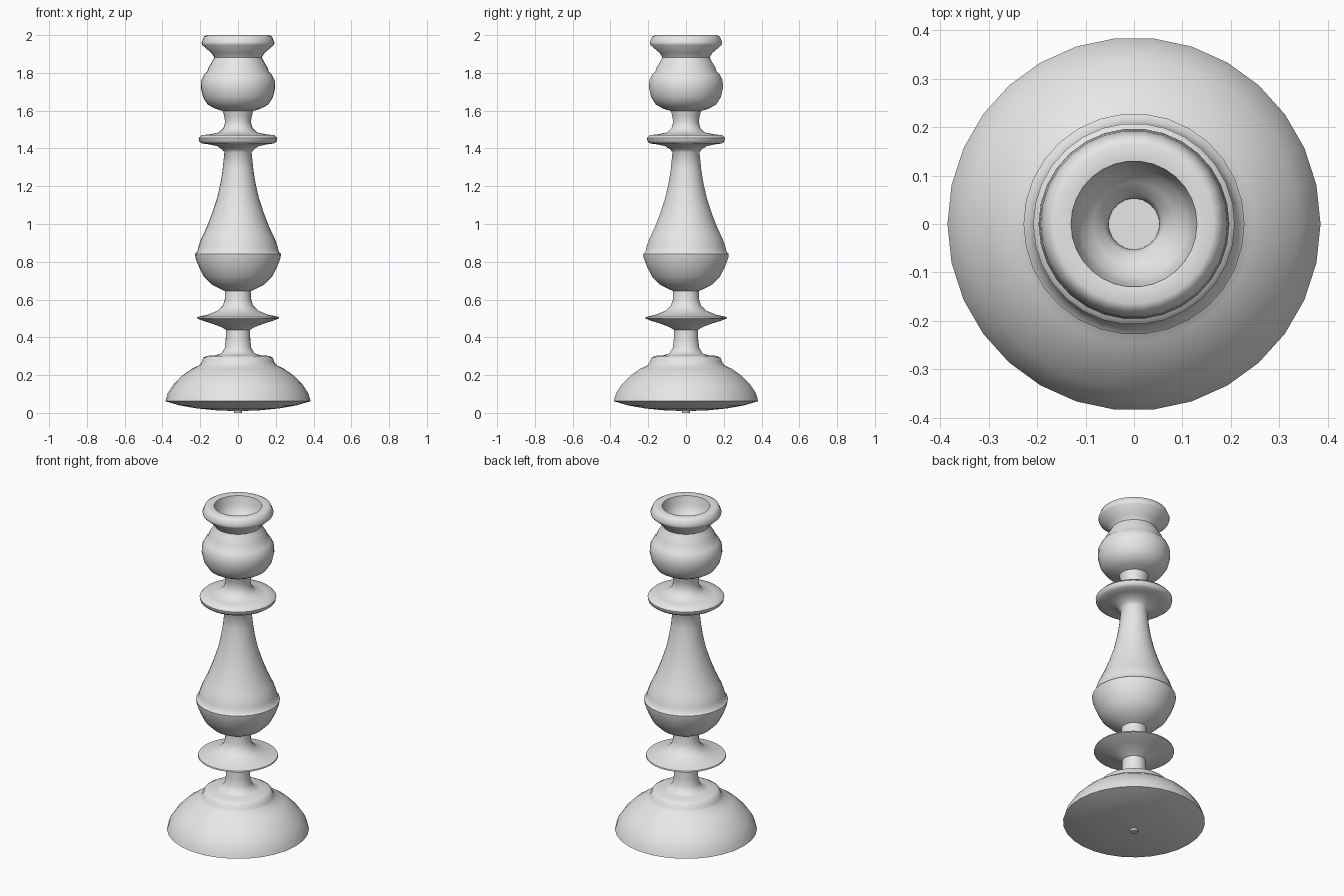
import bpy, bmesh, math

SIDES = 30

# Turned profile, (radius, height), from underside centre up and into the cup
base = [(0, 0.0), (0.02, 0.0), (0.022, 0.01), (0.12, 0.014), (0.22, 0.024), (0.31, 0.04),
        (0.385, 0.062), (0.372, 0.105), (0.342, 0.15), (0.295, 0.198), (0.245, 0.233),
        (0.205, 0.252), (0.192, 0.27), (0.184, 0.292), (0.165, 0.302), (0.12, 0.305),
        (0.088, 0.315), (0.07, 0.345), (0.065, 0.39), (0.064, 0.44)]
lower_disc = [(0.09, 0.455), (0.14, 0.474), (0.19, 0.489), (0.218, 0.501), (0.216, 0.508),
              (0.16, 0.52), (0.11, 0.54), (0.08, 0.568), (0.07, 0.6), (0.068, 0.645)]
vase = [(0.09, 0.654), (0.14, 0.68), (0.18, 0.72), (0.206, 0.77), (0.225, 0.82),
        (0.228, 0.842), (0.216, 0.852), (0.21, 0.88), (0.196, 0.92), (0.186, 0.94),
        (0.165, 0.985), (0.136, 1.06), (0.11, 1.14), (0.092, 1.22), (0.081, 1.29), (0.072, 1.38)]
upper_disc = [(0.085, 1.395), (0.11, 1.412), (0.15, 1.421), (0.19, 1.426), (0.205, 1.437),
              (0.208, 1.455), (0.194, 1.47), (0.15, 1.475), (0.1, 1.485), (0.077, 1.508),
              (0.068, 1.54), (0.073, 1.57), (0.08, 1.598)]
cup = [(0.12, 1.61), (0.16, 1.632), (0.185, 1.67), (0.197, 1.72), (0.195, 1.76), (0.18, 1.79),
       (0.163, 1.807), (0.156, 1.83), (0.14, 1.855), (0.126, 1.882), (0.14, 1.905),
       (0.19, 1.948), (0.193, 1.96), (0.18, 1.992), (0.165, 2.0)]
socket = [(0.13, 1.995), (0.122, 1.95), (0.11, 1.915), (0.085, 1.89), (0.062, 1.87),
          (0.053, 1.85), (0.052, 1.8), (0, 1.8)]

# Lathe the whole profile into one continuous turned body
bm = bmesh.new()
verts = [bm.verts.new((r, 0, z)) for r, z in base + lower_disc + vase + upper_disc + cup + socket]
edges = [bm.edges.new(pair) for pair in zip(verts, verts[1:])]
bmesh.ops.spin(bm, geom=verts + edges, cent=(0, 0, 0), axis=(0, 0, 1),
               angle=math.tau, steps=SIDES, use_merge=False)
bmesh.ops.remove_doubles(bm, verts=bm.verts, dist=1e-4)
bmesh.ops.recalc_face_normals(bm, faces=bm.faces)
mesh = bpy.data.meshes.new("candlestick")
bm.to_mesh(mesh)
bm.free()

obj = bpy.data.objects.new("candlestick", mesh)
bpy.context.collection.objects.link(obj)

# Plain grey finish
mat = bpy.data.materials.new("light grey")
mat.diffuse_color = (0.8, 0.8, 0.8, 1)
mesh.materials.append(mat)

# Smooth surface with crisp turned edges
bpy.context.view_layer.objects.active = obj
obj.select_set(True)
bpy.ops.object.shade_smooth_by_angle(angle=math.radians(50))
